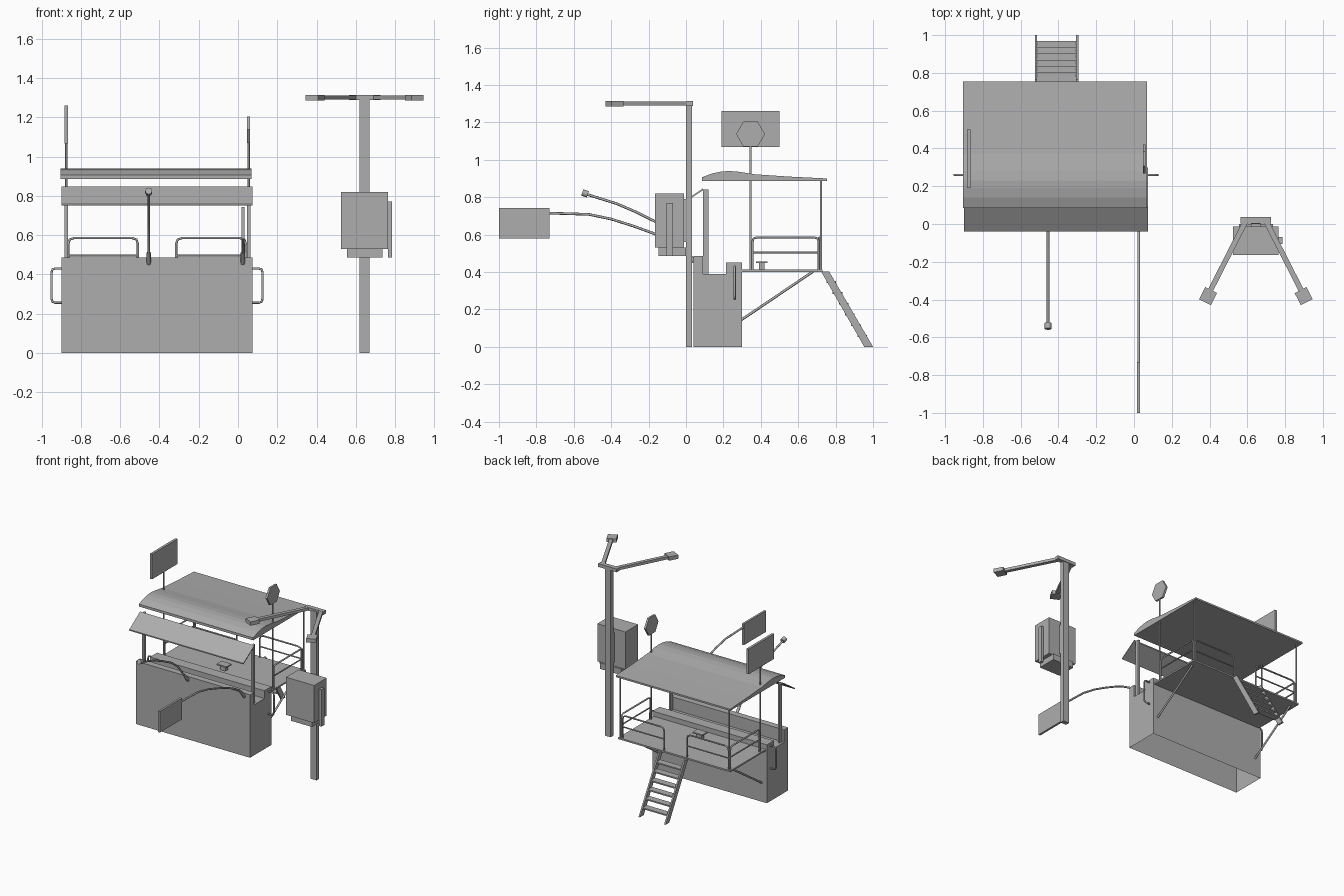
import bpy, bmesh, math
from mathutils import Vector, Matrix

if "Cube" in bpy.data.objects:
    bpy.data.objects.remove(bpy.data.objects["Cube"])

grey = bpy.data.materials.new("plain grey")
grey.use_nodes = True
COLOUR = (0.42, 0.42, 0.42, 1)
grey.diffuse_color = COLOUR
grey.node_tree.nodes["Principled BSDF"].inputs["Base Color"].default_value = COLOUR


def add(name, mesh):
    mesh.materials.clear()
    mesh.materials.append(grey)
    ob = bpy.data.objects.new(name, mesh)
    bpy.context.collection.objects.link(ob)
    return ob


def box(name, x, y, z, turn=0.0):
    """Box from (low, high) ranges, optionally turned about its own z axis."""
    bm = bmesh.new()
    mid = Vector([(a + b) / 2 for a, b in (x, y, z)])
    size = [b - a for a, b in (x, y, z)]
    bmesh.ops.create_cube(bm, size=1, matrix=Matrix.Translation(mid)
                          @ Matrix.Rotation(turn, 4, 'Z') @ Matrix.Diagonal((*size, 1)))
    mesh = bpy.data.meshes.new(name)
    bm.to_mesh(mesh)
    bm.free()
    return add(name, mesh)


def extrude(name, profile, x0, x1, open_bottom=False):
    """Extrude a (y, z) outline along x."""
    bm = bmesh.new()
    face = bm.faces.new([bm.verts.new((x0, y, z)) for y, z in profile])
    ext = bmesh.ops.extrude_face_region(bm, geom=[face], use_keep_orig=True)
    moved = [g for g in ext["geom"] if isinstance(g, bmesh.types.BMVert)]
    bmesh.ops.translate(bm, verts=moved, vec=(x1 - x0, 0, 0))
    bmesh.ops.recalc_face_normals(bm, faces=bm.faces)
    if open_bottom:
        low = [f for f in bm.faces if all(v.co.z < 0.001 for v in f.verts)]
        bmesh.ops.delete(bm, geom=low, context='FACES_ONLY')
    mesh = bpy.data.meshes.new(name)
    bm.to_mesh(mesh)
    bm.free()
    return add(name, mesh)


def tube(name, pts, r, corner=0.0, sides=2):
    """Round bar along a path; corner cuts the bends back into short arcs."""
    pts = [Vector(p) for p in pts]
    path = [pts[0]]
    for a, b, c in zip(pts, pts[1:], pts[2:]):
        if corner:
            s, e = b + (a - b).normalized() * corner, b + (c - b).normalized() * corner
            path += [s, (s + e) / 4 + b / 2, e]
        else:
            path.append(b)
    path.append(pts[-1])
    cu = bpy.data.curves.new(name, 'CURVE')
    cu.dimensions = '3D'
    cu.bevel_depth, cu.bevel_resolution, cu.use_fill_caps = r, sides, True
    sp = cu.splines.new('POLY')
    sp.points.add(len(path) - 1)
    for p, co in zip(sp.points, path):
        p.co = (*co, 1)
    tmp = bpy.data.objects.new(name + "_path", cu)
    bpy.context.collection.objects.link(tmp)
    mesh = bpy.data.meshes.new_from_object(tmp.evaluated_get(bpy.context.evaluated_depsgraph_get()))
    bpy.data.objects.remove(tmp)
    ob = add(name, mesh)
    bpy.context.view_layer.objects.active = ob
    ob.select_set(True)
    bpy.ops.object.shade_smooth_by_angle(angle=math.radians(50))
    ob.select_set(False)
    return ob


LEFT, RIGHT = 0.055, -0.875      # lines of posts and rails

# Hollow base with a stepped top
extrude("base", [(0.04, 0), (0.30, 0), (0.30, 0.45), (0.215, 0.45), (0.215, 0.39),
                 (0.09, 0.39), (0.09, 0.485), (0.04, 0.485)], -0.90, 0.075, True)

# Rear deck
box("deck", (-0.89, 0.067), (0.30, 0.73), (0.40, 0.412))

# Curved roof and sloping front awning
extrude("roof", [(0.085, 0.887), (0.755, 0.887), (0.755, 0.9), (0.55, 0.91), (0.37, 0.922),
                 (0.28, 0.936), (0.23, 0.94), (0.19, 0.937), (0.14, 0.927), (0.085, 0.906)],
        -0.905, 0.07)
extrude("awning", [(0.092, 0.838), (0.092, 0.847), (-0.04, 0.759), (-0.04, 0.75)], -0.90, 0.075)

# Parts repeated on both sides
for side, x, out in (("left", LEFT, 1), ("right", RIGHT, -1)):
    box(side + "_front_post", (x - 0.008, x + 0.008), (0.09, 0.12), (0.39, 0.842))
    tube(side + "_rear_post", [(x, 0.722, 0.41), (x, 0.722, 0.89)], 0.006)
    tube(side + "_sign_post", [(x, 0.345, 0.41), (x, 0.345, 1.10)], 0.006)
    tube(side + "_side_rail", [(x, 0.355, 0.41), (x, 0.355, 0.585), (x, 0.71, 0.585),
                               (x, 0.71, 0.41)], 0.006, 0.025)
    tube(side + "_side_rail_bar", [(x, 0.355, 0.505), (x, 0.71, 0.505)], 0.005)
    tube(side + "_deck_brace", [(x - 0.02 * out, 0.295, 0.143),
                                (x - 0.02 * out, 0.68, 0.403)], 0.007)
    wall = 0.07 if out > 0 else -0.895
    end = wall + 0.055 * out
    tube(side + "_grab_handle", [(wall, 0.26, 0.255), (end, 0.26, 0.255),
                                 (end, 0.26, 0.43), (wall, 0.26, 0.43)], 0.006, 0.02)

# Rear rails beside the ladder opening
for side, a, b in (("left", -0.315, 0.04), ("right", -0.865, -0.51)):
    tube(side + "_rear_rail", [(a, 0.715, 0.41), (a, 0.715, 0.585), (b, 0.715, 0.585),
                               (b, 0.715, 0.41)], 0.006, 0.03)
    tube(side + "_rear_rail_bar", [(a, 0.715, 0.497), (b, 0.715, 0.497)], 0.005)

# Ladder
for side, x in (("left", -0.307), ("right", -0.525)):
    extrude(side + "_ladder_side", [(0.722, 0.403), (0.765, 0.403), (1.0, 0), (0.953, 0)],
            x, x + 0.012)
for i in range(6):
    t = (i + 1) / 7
    y, z = 0.743 + 0.233 * t, 0.403 * (1 - t)
    box("ladder_step", (-0.515, -0.305), (y - 0.026, y + 0.026), (z - 0.005, z + 0.005))

# Small stool on the deck
box("stool_seat", (-0.445, -0.36), (0.375, 0.435), (0.447, 0.457))
box("stool_leg", (-0.425, -0.38), (0.39, 0.42), (0.41, 0.448))

# Side signs
box("square_sign", (-0.885, -0.866), (0.19, 0.50), (1.067, 1.26))
hexagon = [(0.345 + 0.077 * math.cos(k * math.pi / 3), 1.137 + 0.077 * math.sin(k * math.pi / 3))
           for k in range(6)]
extrude("hexagon_sign", hexagon, 0.047, 0.062)

# Curved front arms with a lamp and a sign panel
tube("lamp_arm", [(-0.455, y, z) for y, z in (
    (0.03, 0.46), (-0.02, 0.53), (-0.09, 0.615), (-0.165, 0.67), (-0.27, 0.722),
    (-0.37, 0.765), (-0.53, 0.815))], 0.007)
tube("lamp_head", [(-0.455, -0.525, 0.815), (-0.455, -0.555, 0.825)], 0.018)
tube("sign_arm", [(0.025, y, z) for y, z in (
    (0.03, 0.47), (-0.02, 0.53), (-0.10, 0.575), (-0.165, 0.603), (-0.28, 0.645),
    (-0.40, 0.683), (-0.52, 0.708), (-0.74, 0.715))], 0.007)
box("front_sign", (0.017, 0.033), (-1.0, -0.73), (0.58, 0.743))
for name, x in (("lamp", -0.455), ("sign", 0.025)):
    tube(name + "_arm_mount", [(x, 0.045, 0.455), (x, 0.0, 0.51)], 0.011)

# Street pole with equipment box
box("pole", (0.62, 0.67), (0.0, 0.033), (0, 1.30))
box("equipment_box", (0.525, 0.765), (-0.165, -0.012), (0.53, 0.82))
box("equipment_base", (0.555, 0.735), (-0.147, 0.0), (0.485, 0.532))
box("equipment_side_panel", (0.765, 0.785), (-0.105, -0.07), (0.485, 0.77))
box("equipment_bracket", (0.62, 0.67), (-0.015, 0.002), (0.56, 0.79))

# Pole top with two splayed lamp arms
box("pole_cap", (0.565, 0.725), (0.003, 0.037), (1.288, 1.313))
for side, s in (("left", 1), ("right", -1)):
    lean = math.radians(27) * s
    mx, my = 0.645 + 0.148 * s, -0.17
    box(side + "_pole_arm", (mx - 0.014, mx + 0.014), (my - 0.2, my + 0.2), (1.29, 1.311), lean)
    hx, hy = 0.645 + 0.253 * s, -0.382
    box(side + "_pole_lamp", (hx - 0.035, hx + 0.035), (hy - 0.036, hy + 0.036),
        (1.286, 1.315), lean)
